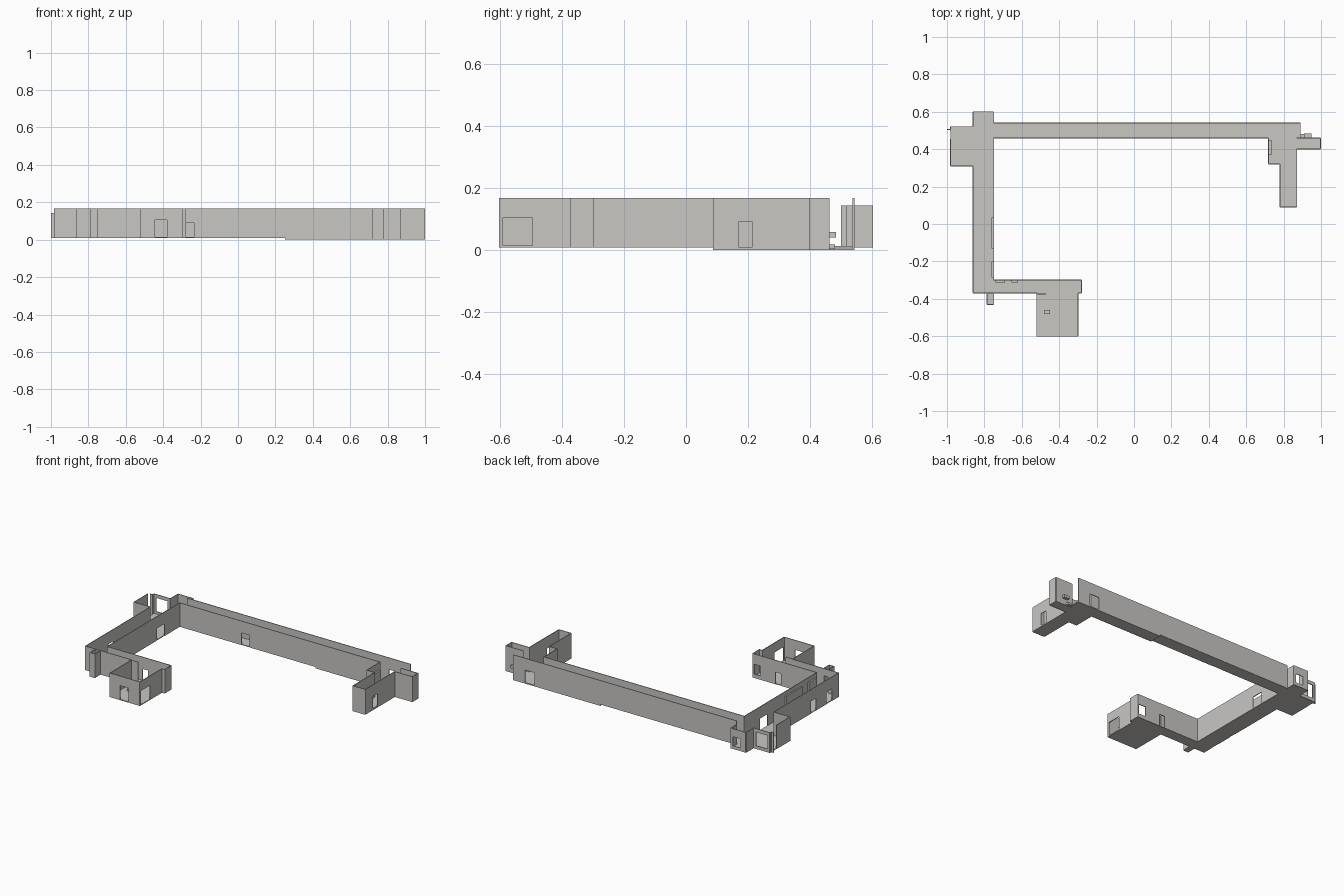
import bpy
import bmesh

cube = bpy.data.objects.get("Cube")
if cube:
    bpy.data.objects.remove(cube, do_unlink=True)

# Single plaster colour
plaster = bpy.data.materials.new("warm_grey_plaster")
plaster.use_nodes = True
GREY = (0.58, 0.57, 0.55, 1)
plaster.diffuse_color = GREY
plaster.node_tree.nodes["Principled BSDF"].inputs["Base Color"].default_value = GREY

TOP, LOW, BASE, THICK = 0.168, 0.143, 0.009, 0.005


def inside(u, v, rects):
    return any(a < u < b and c < v < d for a, b, c, d in rects)


def sheet(name, solid, holes, place, offset=0):
    """Flat sheet: union of solid rectangles minus holes, thickened."""
    rects = solid + holes
    us = sorted({u for r in rects for u in r[:2]})
    vs = sorted({v for r in rects for v in r[2:]})
    bm = bmesh.new()
    for u0, u1 in zip(us, us[1:]):
        for v0, v1 in zip(vs, vs[1:]):
            mid = (u0 + u1) / 2, (v0 + v1) / 2
            if inside(*mid, solid) and not inside(*mid, holes):
                corners = ((u0, v0), (u1, v0), (u1, v1), (u0, v1))
                bm.faces.new([bm.verts.new(place(*c)) for c in corners])
    bmesh.ops.remove_doubles(bm, verts=bm.verts, dist=0.0001)
    mesh = bpy.data.meshes.new(name)
    bm.to_mesh(mesh)
    bm.free()
    mesh.materials.append(plaster)
    obj = bpy.data.objects.new(name, mesh)
    bpy.context.collection.objects.link(obj)
    mod = obj.modifiers.new("thickness", "SOLIDIFY")
    mod.thickness = THICK
    mod.offset = offset


def wall_x(name, y, a, b, holes=(), top=TOP, base=BASE):
    """Wall running along x."""
    sheet(name, [(a, b, base, top)], list(holes), lambda u, v: (u, y, v))


def wall_y(name, x, a, b, holes=(), top=TOP, base=BASE):
    """Wall running along y."""
    sheet(name, [(a, b, base, top)], list(holes), lambda u, v: (x, u, v))


def box(name, x0, x1, y0, y1, z0, z1):
    bm = bmesh.new()
    bmesh.ops.create_cube(bm, size=1)
    for v in bm.verts:
        v.co = [lo if c < 0 else hi for c, lo, hi in
                zip(v.co, (x0, y0, z0), (x1, y1, z1))]
    mesh = bpy.data.meshes.new(name)
    bm.to_mesh(mesh)
    bm.free()
    mesh.materials.append(plaster)
    bpy.context.collection.objects.link(bpy.data.objects.new(name, mesh))


# Floors: the east part sits a little lower
sheet("west_floor", [
    (-0.98, -0.86, 0.31, 0.52), (-0.86, -0.75, -0.37, 0.60),
    (-0.75, 0.25, 0.46, 0.54), (-0.75, -0.28, -0.37, -0.30),
    (-0.52, -0.30, -0.60, -0.37), (-0.785, -0.75, -0.43, -0.37),
], [], lambda u, v: (u, v, 0.011))
sheet("east_floor", [
    (0.25, 0.89, 0.46, 0.54), (0.72, 0.87, 0.32, 0.46),
    (0.78, 0.87, 0.09, 0.32), (0.87, 0.995, 0.40, 0.46),
], [], lambda u, v: (u, v, 0.003))

# Long north corridor
step = (-0.80, 0.25, 0, BASE)
wall_x("north_corridor_inner_wall", 0.46, -0.75, 0.72,
       [step, (-0.295, -0.235, BASE, 0.09)], base=0)
wall_x("north_corridor_outer_wall", 0.54, -0.75, 0.89,
       [step, (0.73, 0.80, 0.008, 0.09)], base=0)

# West corridor
wall_y("west_corridor_inner_wall", -0.75, -0.30, 0.46, [(0.22, 0.30, BASE, 0.09)])
wall_y("west_corridor_outer_wall", -0.86, -0.37, 0.31,
       [(-0.13, -0.08, BASE, 0.09), (-0.30, -0.24, BASE, 0.09)])
box("long_wall_panel", -0.762, -0.752, -0.13, 0.035, 0.07, 0.14)
box("short_wall_panel", -0.762, -0.752, -0.285, -0.20, 0.07, 0.14)

# Northwest room and alcove
wall_x("northwest_room_south_wall", 0.31, -0.98, -0.86)
wall_y("northwest_room_west_wall", -0.98, 0.31, 0.455)
wall_x("northwest_room_north_wall", 0.52, -0.98, -0.86,
       [(-0.965, -0.88, 0.03, 0.12)], top=LOW)
wall_y("northwest_room_post", -0.98, 0.50, 0.52, top=LOW)
wall_x("open_door_leaf", 0.505, -0.999, -0.98, top=LOW)
wall_y("alcove_west_wall", -0.86, 0.52, 0.60, top=LOW)
wall_y("alcove_east_wall", -0.75, 0.54, 0.60, top=LOW)
wall_x("alcove_north_wall", 0.60, -0.86, -0.75,
       [(-0.82, -0.765, 0.03, 0.09)], top=LOW)

# South corridor
wall_x("south_corridor_inner_wall", -0.30, -0.75, -0.28,
       [(-0.49, -0.45, BASE, 0.09), (-0.34, -0.29, 0.035, 0.10)])
wall_x("south_corridor_outer_wall", -0.37, -0.86, -0.52, [(-0.785, -0.75, BASE, 0.12)])
wall_y("south_corridor_end_wall", -0.28, -0.37, -0.30)
wall_x("south_corridor_return", -0.37, -0.30, -0.28)
for i, (a, b) in enumerate(((-0.74, -0.69), (-0.655, -0.62))):
    box(f"south_wall_panel_{i + 1}", a, b, -0.312, -0.302, 0.05, 0.11)
for x in (-0.785, -0.75):
    wall_y("closet_side_wall", x, -0.43, -0.37)
wall_x("closet_back_wall", -0.43, -0.785, -0.75)

# Southern room
wall_y("south_room_west_wall", -0.52, -0.60, -0.37)
wall_y("south_room_east_wall", -0.30, -0.60, -0.37, [(-0.59, -0.495, 0.015, 0.105)])
wall_x("south_room_front_wall", -0.60, -0.52, -0.30, [(-0.445, -0.38, 0.015, 0.105)])
wall_x("south_room_nib", -0.375, -0.52, -0.47)
box("room_stool", -0.48, -0.45, -0.48, -0.46, 0.013, 0.04)

# Northeast wing
wall_y("wing_upper_west_wall", 0.72, 0.32, 0.46, base=0)
wall_x("wing_shoulder_wall", 0.32, 0.72, 0.78, base=0)
wall_y("wing_lower_west_wall", 0.78, 0.09, 0.32, base=0)
wall_x("wing_front_wall", 0.09, 0.78, 0.87, base=0)
wall_y("wing_east_wall", 0.87, 0.09, 0.40, [(0.17, 0.215, 0.01, 0.09)], base=0)
box("wing_wall_panel", 0.723, 0.734, 0.37, 0.45, 0.05, 0.12)

# Eastern spur with small ledges
wall_x("spur_south_wall", 0.40, 0.87, 0.998, base=0)
wall_x("spur_north_wall", 0.46, 0.87, 0.998, base=0)
wall_y("spur_end_wall", 0.998, 0.40, 0.46, base=0)
box("spur_ledge", 0.91, 0.95, 0.46, 0.483, 0.04, 0.058)
box("spur_sill", 0.89, 0.92, 0.46, 0.48, 0.003, 0.018)
